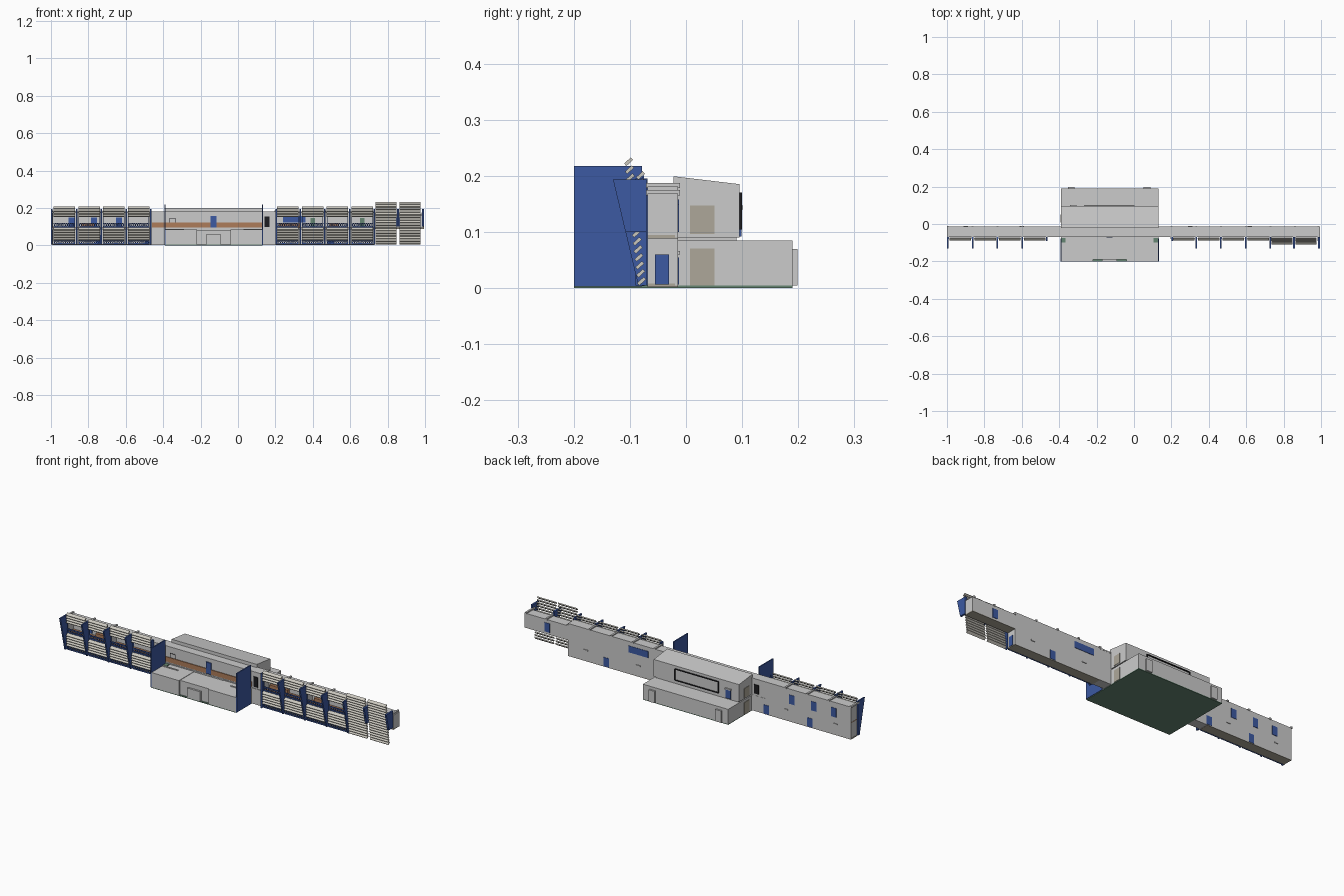
import bpy, bmesh, math
from mathutils import Matrix, Vector

cube = bpy.data.objects.get("Cube")
if cube:
    bpy.data.objects.remove(cube)


def material(name, rgb):
    m = bpy.data.materials.new(name)
    m.diffuse_color = (*rgb, 1)
    m.use_nodes = True
    for n in m.node_tree.nodes:
        if n.type == 'BSDF_PRINCIPLED':
            n.inputs["Base Color"].default_value = (*rgb, 1)
    return m


GREY = material("pale_grey", (0.60, 0.60, 0.60))
BLUE = material("deep_blue", (0.045, 0.10, 0.36))
CREAM = material("cream_slat", (0.60, 0.58, 0.52))
BEIGE = material("beige", (0.42, 0.39, 0.32))
BROWN = material("wood_brown", (0.42, 0.20, 0.10))
BLACK = material("black", (0.012, 0.012, 0.014))
GREEN = material("grey_green", (0.13, 0.24, 0.17))


def finish(bm, name, mat):
    mesh = bpy.data.meshes.new(name)
    bmesh.ops.recalc_face_normals(bm, faces=bm.faces)
    bm.to_mesh(mesh)
    bm.free()
    mesh.materials.append(mat)
    ob = bpy.data.objects.new(name, mesh)
    bpy.context.scene.collection.objects.link(ob)
    return ob


def add_box(bm, centre, size, rot=Matrix()):
    m = Matrix.Translation(centre) @ rot @ Matrix.Diagonal((*size, 1))
    bmesh.ops.create_cube(bm, size=1, matrix=m)


def boxes(name, mat, spans):
    """Each span is x range, y range, z range."""
    bm = bmesh.new()
    for xs, ys, zs in spans:
        pairs = (xs, ys, zs)
        add_box(bm, [(a + b) / 2 for a, b in pairs], [b - a for a, b in pairs])
    return finish(bm, name, mat)


def extrude_x(name, mat, profile, x_ranges):
    """Extrude a y-z profile along x, once for every x range."""
    bm = bmesh.new()
    for x0, x1 in x_ranges:
        f = bm.faces.new([bm.verts.new((x0, y, z)) for y, z in profile])
        r = bmesh.ops.extrude_face_region(bm, geom=[f])
        bmesh.ops.translate(bm, vec=(x1 - x0, 0, 0),
                            verts=[v for v in r["geom"] if isinstance(v, bmesh.types.BMVert)])
    return finish(bm, name, mat)


def around(x, half):
    return (x - half, x + half)


# Main layout
HALL = (-0.39, 0.13)
LEFT_WING, RIGHT_WING, END = (-0.995, -0.47), (0.2, 0.73), (0.73, 0.995)
BACK, FRONT = -0.0145, -0.069
PITCH = 0.1325
WINGS = (LEFT_WING, RIGHT_WING)
bays = [(w[0] + i * PITCH, w[0] + (i + 1) * PITCH) for w in WINGS for i in range(4)]
end_bays = [(0.735, 0.847), (0.863, 0.975)]

# Wings: open-fronted galleries on two floors
WALL = (-0.0195, BACK)
boxes("wing_back_wall", GREY, [(w, WALL, (0.004, 0.18)) for w in WINGS] + [(END, WALL, (0.09, 0.168))])
boxes("wing_ground_floor", BEIGE, [(w, (FRONT, BACK), (0.002, 0.008)) for w in WINGS])
boxes("wing_upper_floor", GREY, [(w, (FRONT, BACK - 0.001), (0.084, 0.092)) for w in WINGS])
boxes("end_floor", BEIGE, [(END, (FRONT, BACK), (0.088, 0.094))])
boxes("upper_floor_finish", BROWN, [(w, (FRONT, -0.02), (0.092, 0.095)) for w in WINGS])
boxes("wing_roof", GREY, [(w, (FRONT, BACK), (0.172, 0.181)) for w in WINGS]
      + [(END, (FRONT, BACK), (0.16, 0.168))])
boxes("wing_partitions", GREY,
      [(around(x, 0.002), (FRONT, -0.016), (0.006, 0.175))
       for x in (-0.992, -0.73, -0.472, 0.202, 0.465, 0.728)]
      + [((0.99, 0.995), (FRONT, BACK), (0.09, 0.168))])
boxes("roof_beams", GREY,
      [(around(b[0], 0.005), (-0.08, -0.011), (0.178, 0.187)) for b in bays]
      + [(around(x, 0.005), (-0.09, -0.011), (0.165, 0.175)) for x in (0.73, 0.86, 0.985)])
boxes("gallery_benches", BROWN, [(xs, (-0.04, -0.025), (0.095, 0.117))
                                 for xs in ((0.22, 0.33), (-0.84, -0.77), (0.49, 0.54))])

# Doors and windows set through the back wall
THROUGH = (-0.0215, -0.0125)
boxes("wing_doors", BLUE,
      [(around(x, 0.016), THROUGH, (0.1, 0.15)) for x in (-0.89, -0.77, -0.635, 0.855)]
      + [(around(x, 0.016), THROUGH, (0.006, 0.054)) for x in (-0.745, -0.48, 0.495)]
      + [((0.24, 0.36), THROUGH, (0.122, 0.158)),
         ((0.727, 0.733), (-0.055, -0.03), (0.006, 0.06))])
boxes("gallery_green_doors", GREEN, [(around(x, 0.012), (-0.0225, -0.019), (0.1, 0.147))
                                     for x in (0.4, 0.665)])
boxes("small_vent_hoods", GREY, [(around(x, 0.012), (-0.015, -0.011), (0.06, 0.066))
                                 for x in (-0.9, -0.6, 0.3, 0.62)])

# Sun-shading fins, tapering towards the ground
fin_x = [b[0] for b in bays if b[0] != RIGHT_WING[0]] + [0.729]
extrude_x("shade_fins", BLUE, [(-0.13, 0.193), (-0.07, 0.193), (-0.07, 0.004), (-0.085, 0.004)],
          [around(x, 0.004) for x in fin_x])
extrude_x("end_fins", BLUE, [(-0.13, 0.193), (-0.07, 0.193), (-0.07, 0.1), (-0.108, 0.1)],
          [around(x, 0.005) for x in (0.855, 0.99)])
boxes("inner_posts", BLUE, [(around(x, 0.004), (-0.09, -0.069), (0.004, 0.195)) for x in (-0.467, 0.204)])

# Tilted slats
TILT = Matrix.Rotation(math.radians(42), 4, 'X')


def slats(name, ranges, heights, y_at):
    bm = bmesh.new()
    for x0, x1 in ranges:
        for z in heights:
            add_box(bm, ((x0 + x1) / 2, y_at(z), z), (x1 - x0, 0.016, 0.006), TILT)
    return finish(bm, name, CREAM)


short_bays = [(a + 0.009, b - 0.009) for a, b in bays]
rows = [0.034 + 0.0135 * i for i in range(5)] + [0.16 + 0.0135 * i for i in range(4)]
slats("gallery_slats", short_bays, rows, lambda z: -0.081)
slats("end_slats", end_bays, [0.012 + 0.0142 * i for i in range(16)], lambda z: -0.078 - 0.108 * z)
boxes("slat_hangers", BLUE, [(around(a + (b - a) * t, 0.0012), (-0.078, -0.075), (0.006, 0.2))
                             for a, b in short_bays for t in (0.02, 0.98)])

# Lattice railings in every gallery bay
bm = bmesh.new()
for a, b in short_bays:
    step = (b - a) / 10
    for z in (0.004, 0.097):
        for dz in (0.002, 0.021):
            add_box(bm, ((a + b) / 2, -0.076, z + dz), (b - a, 0.004, 0.005))
        for i in range(10):
            for s in (1, -1):
                add_box(bm, (a + (i + 0.5) * step, -0.076, z + 0.0115), (0.022, 0.003, 0.0032),
                        Matrix.Rotation(s * math.atan2(0.019, step), 4, 'Y'))
finish(bm, "lattice_railings", BLUE)

# Central link between the wings
LINK = (-0.47, 0.2)
boxes("link_lower_storey", GREY, [(LINK, (FRONT, BACK), (0.003, 0.089))])
boxes("link_upper_storey", GREY, [(LINK, (-0.066, BACK - 0.001), (0.089, 0.174))])
boxes("link_roof", GREY, [((-0.47, 0.2), (FRONT, BACK), (0.174, 0.181))])
boxes("link_wood_band", BROWN, [((-0.46, HALL[1]), (-0.07, -0.065), (0.095, 0.121))])
boxes("link_door", BLUE, [(around(-0.13, 0.016), (-0.072, -0.065), (0.095, 0.158))])
boxes("link_window_frame", BLACK, [(around(-0.35, 0.016), (-0.0675, -0.065), (0.121, 0.146))])
boxes("link_window", GREY, [(around(-0.35, 0.014), (-0.0685, -0.065), (0.123, 0.144))])
boxes("link_dark_doors", BLACK, [(around(0.155, 0.013), (-0.069, -0.065), (0.098, 0.154)),
                                 (around(-0.42, 0.014), (-0.016, -0.0125), (0.1, 0.15))])

# Front block with recessed centre, porch and tall side fins
boxes("front_block_sides", GREY, [((HALL[0], -0.22), (-0.2, FRONT), (0.004, 0.084)),
                                  ((-0.04, HALL[1]), (-0.2, FRONT), (0.004, 0.084))])
boxes("front_block_centre", GREY, [((-0.22, -0.04), (-0.19, FRONT), (0.004, 0.082))])
boxes("front_porch", GREY, [(around(-0.13, 0.04), (-0.2, -0.188), (0.004, 0.057))])
boxes("terrace_ridges", GREY, [((-0.385, -0.29), (-0.108, -0.102), (0.083, 0.088)),
                               ((0.03, 0.125), (-0.108, -0.102), (0.083, 0.088))])
boxes("terrace_planters", GREEN, [((-0.387, -0.365), (-0.1, -0.075), (0.083, 0.088)),
                                  ((0.105, 0.127), (-0.1, -0.075), (0.083, 0.088))])
boxes("tall_fins", BLUE, [(around(x, 0.003), (-0.2, -0.078), (0.003, 0.217)) for x in HALL])

# Rear hall: low base and an overhanging volume with a sloping roof
boxes("hall_base", GREY, [(HALL, (-0.018, 0.19), (0.004, 0.085))])
extrude_x("hall_upper", GREY, [(-0.022, 0.09), (0.095, 0.09), (0.095, 0.185), (-0.022, 0.199)], [HALL])
boxes("hall_neck", GREY, [((-0.38, 0.12), (-0.015, 0.09), (0.084, 0.091))])
boxes("hall_rear_porches", GREY, [(around(x, 0.018), (0.188, 0.199), (0.004, 0.069)) for x in (-0.335, 0.07)])
boxes("hall_side_panels", BEIGE, [(around(x, 0.002), (0.007, 0.051), zs)
                                  for x in HALL for zs in ((0.004, 0.07), (0.096, 0.147))])
boxes("hall_rear_door", BLUE, [(around(-0.325, 0.016), (0.094, 0.099), (0.092, 0.14))])
boxes("hall_door_canopy", GREY, [(around(-0.325, 0.018), (0.094, 0.102), (0.14, 0.147))])

# Framed window on the rear hall
WX, WZ = (-0.265, 0.0), (0.107, 0.168)
boxes("hall_window_frame", BLACK,
      [(WX, (0.094, 0.1), around(z, 0.0025)) for z in WZ]
      + [(around(x, 0.0025), (0.094, 0.1), WZ) for x in WX])

# Foundation plate
boxes("foundation", GREEN, [(HALL, (-0.2, 0.19), (0.0, 0.004))])
